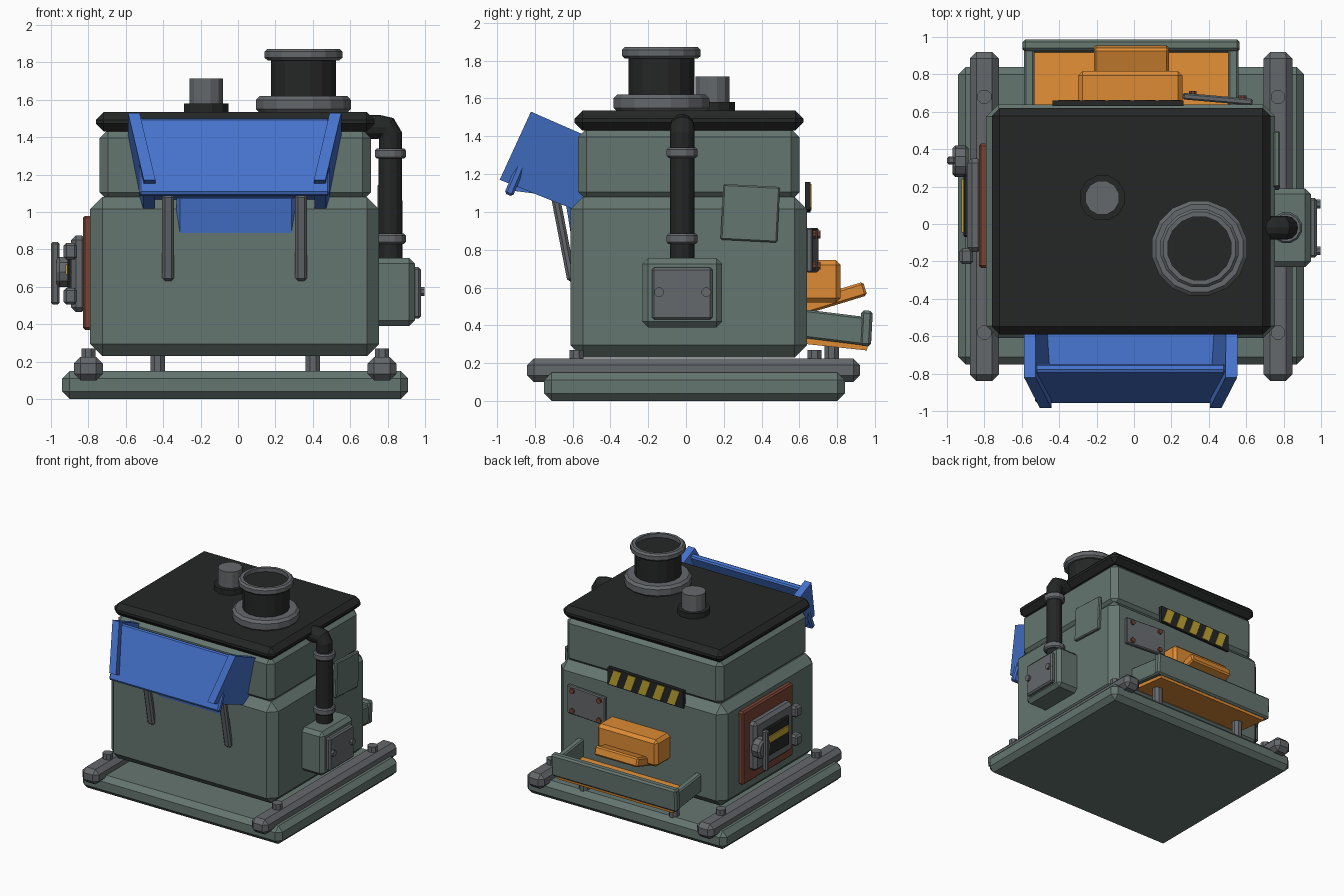
import bpy, bmesh
from math import radians, sin, cos, pi
from mathutils import Vector, Matrix, Euler

if "Cube" in bpy.data.objects:
    bpy.data.objects.remove(bpy.data.objects["Cube"])

COLOURS = {
    "green": (0.13, 0.18, 0.16), "grey": (0.13, 0.14, 0.15), "dark": (0.018, 0.02, 0.019),
    "blue": (0.06, 0.17, 0.60), "orange": (0.72, 0.26, 0.035), "rust": (0.19, 0.055, 0.035),
    "yellow": (0.52, 0.37, 0.03),
}
MATS = {}
for key, rgb in COLOURS.items():
    MATS[key] = bpy.data.materials.new(key)
    MATS[key].diffuse_color = (*rgb, 1)


def finish(name, bm, mat):
    bmesh.ops.recalc_face_normals(bm, faces=bm.faces)
    me = bpy.data.meshes.new(name)
    bm.to_mesh(me)
    bm.free()
    me.materials.append(MATS[mat])
    ob = bpy.data.objects.new(name, me)
    bpy.context.collection.objects.link(ob)
    return ob


def box(name, x, y, z, mat, bevel=0.0, rot=(0, 0, 0)):
    """Chamfered box from three (low, high) ranges, turned about its centre."""
    bm = bmesh.new()
    bmesh.ops.create_cube(bm, size=1)
    size = [b - a for a, b in (x, y, z)]
    bmesh.ops.scale(bm, vec=size, verts=bm.verts)
    if bevel:
        bmesh.ops.bevel(bm, geom=bm.edges[:], offset=bevel, segments=1, affect='EDGES')
    ob = finish(name, bm, mat)
    ob.location = [(a + b) / 2 for a, b in (x, y, z)]
    ob.rotation_euler = [radians(a) for a in rot]
    return ob


def lathe(name, profile, loc, mat, segs=16, rot=(0, 0, 0)):
    """Turned part from (radius, height) points."""
    bm = bmesh.new()
    rings = [[bm.verts.new((r * cos(2 * pi * (i + .5) / segs), r * sin(2 * pi * (i + .5) / segs), h))
              for i in range(segs)] for r, h in profile]
    for a, b in zip(rings, rings[1:]):
        for i in range(segs):
            j = (i + 1) % segs
            bm.faces.new((a[i], a[j], b[j], b[i]))
    bmesh.ops.remove_doubles(bm, verts=bm.verts, dist=1e-5)
    ob = finish(name, bm, mat)
    ob.location = loc
    ob.rotation_euler = [radians(a) for a in rot]
    return ob


def disc(name, r, h, loc, mat, segs=16, c=0.0, rot=(0, 0, 0)):
    return lathe(name, [(0, 0), (r - c, 0), (r, c), (r, h - c), (r - c, h), (0, h)], loc, mat, segs, rot)


def loft(name, a, b, mat):
    """Solid between two matching outlines."""
    bm = bmesh.new()
    va, vb = [bm.verts.new(p) for p in a], [bm.verts.new(p) for p in b]
    bm.faces.new(va)
    bm.faces.new(vb)
    for i in range(len(a)):
        j = (i + 1) % len(a)
        bm.faces.new((va[i], va[j], vb[j], vb[i]))
    return finish(name, bm, mat)


# base, skid rails and bolts
box("base", (-.94, .91), (-.75, .84), (0, .15), "green", .04)
for i, x in enumerate((-.80, .77)):
    box(f"rail_{i}", (x - .077, x + .077), (-.84, .92), (.10, .225), "grey", .035)
    for j, y in enumerate((-.58, .68)):
        disc(f"rail_bolt_{i}{j}", .04, .06, (x, y, .21), "grey", 8)

# body, upper body and roof
box("body", (-.79, .755), (-.61, .64), (.23, 1.08), "green", .065)
box("upper_body", (-.74, .71), (-.57, .60), (1.06, 1.44), "green", .045)
box("roof", (-.76, .73), (-.59, .62), (1.43, 1.535), "dark", .042)

# chimney and small vent
cx = (.35, -.13, 0)
disc("chimney_flange", .258, .09, (.35, -.13, 1.53), "grey", 16, .02)
disc("chimney_pipe", .178, .24, (.35, -.13, 1.60), "dark", 16)
lathe("chimney_rim", [(.172, 1.81), (.195, 1.81), (.212, 1.825), (.212, 1.857), (.197, 1.872),
                      (.172, 1.872), (.172, 1.81)], cx, "grey", 16)
disc("vent_flange", .124, .05, (-.17, .14, 1.53), "dark", 12)
disc("vent_pipe", .093, .14, (-.17, .14, 1.575), "grey", 12)

# side exhaust pipe with clamps
cu = bpy.data.curves.new("exhaust_pipe", 'CURVE')
cu.dimensions = '3D'
cu.bevel_depth, cu.bevel_resolution, cu.use_fill_caps = .064, 4, True
path = [(.815, .72), (.815, 1.41), (.795, 1.45), (.755, 1.455), (.66, 1.455)]
sp = cu.splines.new('POLY')
sp.points.add(len(path) - 1)
sp.use_smooth = False
for p, (x, z) in zip(sp.points, path):
    p.co = (x, -.02, z, 1)
cu.materials.append(MATS["dark"])
bpy.context.collection.objects.link(bpy.data.objects.new("exhaust_pipe", cu))
for i, z in enumerate((.83, 1.285)):
    disc(f"pipe_clamp_{i}", .085, .055, (.815, -.02, z), "grey", 12, .01)

# right side junction box and loose access panel
box("junction_box", (.72, .945), (-.23, .19), (.39, .755), "green", .03)
box("junction_cover", (.93, .978), (-.18, .14), (.43, .705), "grey", .012)
for i, y in enumerate((-.143, .107)):
    disc(f"cover_bolt_{i}", .026, .03, (.967, y, .575), "grey", 8, 0, (0, 90, 0))
box("access_panel", (.745, .78), (.19, .49), (.845, 1.14), "green", .008, (-3, 0, 0))

# left furnace door: frame, leaf, window, hinges, latch
box("door_frame", (-.83, -.77), (-.235, .43), (.37, .98), "rust", .012)
box("door_leaf", (-.892, -.81), (-.15, .35), (.465, .875), "grey", .025)
box("door_window", (-.912, -.88), (-.07, .265), (.55, .79), "dark", .008)
box("window_glow", (-.922, -.90), (-.045, .24), (.665, .72), "yellow")
for i, z in enumerate((.55, .79)):
    box(f"door_hinge_{i}", (-.932, -.86), (-.215, -.13), (z - .045, z + .045), "grey", .015)
disc("latch_hub", .085, .085, (-.885, .335, .68), "grey", 10, .015, (0, -90, 0))
box("latch_bar", (-1.0, -.955), (.318, .362), (.505, .84), "grey", .01)

# blue hopper: sloped front panel, tapering cheeks, floor, chute, struts
box("hopper_panel", (-.53, .49), (-.877, -.829), (1.072, 1.512), "blue", .012, (-23, 0, 0))
side = [(-.82, 1.53), (-.985, 1.17), (-.56, 1.0), (-.50, 1.39)]
up = Vector((.165, .36)).normalized()
for s, label in ((-1, "left"), (1, "right")):
    def shell(inset):
        pts = []
        for y, z in side:
            t = (Vector((y, z)) - Vector(side[1])).dot(up) / .396
            pts.append((-.018 + s * (.485 + .085 * t - inset), y, z))
        return pts
    loft(f"hopper_cheek_{label}", shell(0), shell(.062), "blue")
box("hopper_floor", (-.47, .44), (-.92, -.56), (1.09, 1.12), "blue", 0, (-7, 0, 0))
box("hopper_chute", (-.33, .305), (-.625, -.535), (.87, 1.10), "blue", .02, (9, 0, 0))
for i, x in enumerate((-.373, .338)):
    box(f"hopper_strut_{i}", (x - .032, x + .032), (-.672, -.625), (.63, 1.10), "grey", .014, (11, 0, 0))

# back tray with legs
box("tray_floor", (-.55, .52), (.62, .96), (.285, .318), "orange", 0, (-6, 0, 0))
for i, x in enumerate((-.56, .53)):
    box(f"tray_side_{i}", (x - .028, x + .028), (.61, .945), (.315, .465), "green", .01, (-7, 0, 0))
box("tray_lip", (-.595, .565), (.922, .983), (.29, .478), "green", .014, (-3, 0, 0))
for i, x in enumerate((-.43, .40)):
    disc(f"tray_leg_{i}", .042, .16, (x, .77, .14), "grey", 8)

# back spout
box("spout_block", (-.30, .26), (.58, .818), (.52, .745), "orange", .025)
box("spout_lip", (-.215, .187), (.60, .955), (.505, .58), "orange", .012, (17, 0, 0))

# back bolted plate
box("rating_plate", (.26, .635), (.65, .685), (.68, .915), "grey", .008, (0, 0, -5))
for i, x in enumerate((.315, .58)):
    for j, z in enumerate((.715, .88)):
        disc(f"plate_bolt_{i}{j}", .022, .035, (x, .695 - .09 * (x - .315) - .02, z), "rust", 8, 0, (-90, 0, 0))


# back hazard strip with slanted stripes
def slab(name, pts, y0, y1, mat):
    tilt = [(x, z + .025 * (x + .085)) for x, z in pts]
    loft(name, [(x, y0, z) for x, z in tilt], [(x, y1, z) for x, z in tilt], mat)


slab("hazard_strip", [(-.435, 1.005), (.265, 1.005), (.265, 1.15), (-.435, 1.15)], .63, .659, "dark")
for i in range(5):
    x = -.35 + .135 * i
    slab(f"hazard_stripe_{i}", [(x - .01, 1.015), (x + .06, 1.015), (x + .015, 1.14), (x - .055, 1.14)],
         .65, .664, "yellow")

for m in bpy.data.materials:
    if m.users and not m.is_grease_pencil:
        m.use_nodes = True
        m.node_tree.nodes["Principled BSDF"].inputs["Base Color"].default_value = m.diffuse_color
